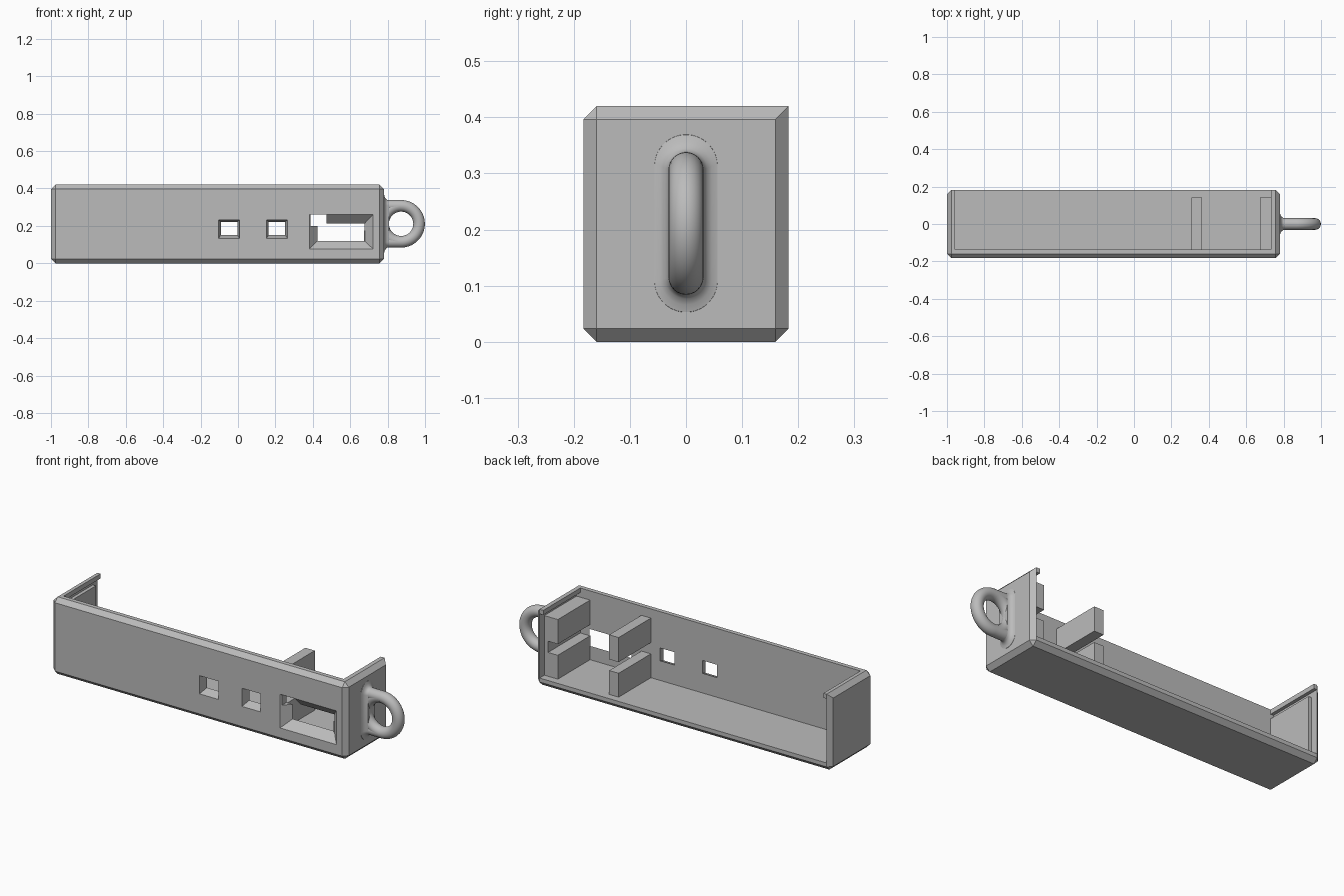
import bpy, bmesh, math
from mathutils import Vector

cube = bpy.data.objects.get("Cube")
if cube:
    bpy.data.objects.remove(cube, do_unlink=True)

grey = bpy.data.materials.new("plain grey")
grey.use_nodes = True
colour = (0.5, 0.5, 0.5, 1)
grey.diffuse_color = colour
grey.node_tree.nodes["Principled BSDF"].inputs["Base Color"].default_value = colour

X0, X1, Y, H = -1.0, 0.78, 0.183, 0.42   # outer body
WALL, CH = 0.047, 0.0235                 # wall thickness, chamfer


def finish(bm, name):
    bmesh.ops.recalc_face_normals(bm, faces=bm.faces)
    mesh = bpy.data.meshes.new(name)
    bm.to_mesh(mesh)
    bm.free()
    mesh.materials.append(grey)
    obj = bpy.data.objects.new(name, mesh)
    bpy.context.collection.objects.link(obj)
    return obj


def box_bm(lo, hi):
    bm = bmesh.new()
    bmesh.ops.create_cube(bm, size=1)
    for v in bm.verts:
        v.co = Vector([(a + b) / 2 + (b - a) * c for a, b, c in zip(lo, hi, v.co)])
    return bm


def box(name, lo, hi):
    return finish(box_bm(lo, hi), name)


def tapered(name, outer, inner):
    """Opening through the front wall; rectangles are x0, x1, z0, z1."""
    bm = box_bm((0, -Y - WALL, 0), (1, -Y + 2 * WALL, 1))
    for v in bm.verts:
        a, b = (outer, inner) if v.co.y < -Y else (inner, outer)
        r = [2 * p - q for p, q in zip(a, b)]
        v.co.x = r[1] if v.co.x > 0.5 else r[0]
        v.co.z = r[3] if v.co.z > 0.5 else r[2]
    return finish(bm, name)


def smooth(obj):
    bpy.ops.object.select_all(action="DESELECT")
    obj.select_set(True)
    bpy.context.view_layer.objects.active = obj
    bpy.ops.object.shade_smooth_by_angle(angle=math.radians(50))


# Chamfered shell, sharp only along the open top back edge
bm = box_bm((X0, -Y, 0), (X1, Y, H))
edges = [e for e in bm.edges
         if not all(v.co.y > 0 and v.co.z > H / 2 for v in e.verts)]
bmesh.ops.bevel(bm, geom=edges, offset=CH, segments=1, affect="EDGES")
body = finish(bm, "case_body")

# Cavity, lid grooves under the top lips, and openings in the front
gx0, gx1 = X0 + CH + 0.001, X1 - CH - 0.001
cutters = [
    box("cavity_cutter", (X0 + WALL - 0.004, -Y + WALL, 0.045), (X1 - WALL, 1, 1)),
    box("back_rebate_cutter", (gx0, 0.142, 0.045), (gx1, 1, 0.395)),
    box("lid_groove_cutter", (gx0, -Y + WALL, 0.37), (gx1, 1, 0.395)),
    tapered("window_cutter", (0.382, 0.722, 0.077, 0.261), (0.425, 0.676, 0.12, 0.212)),
    box("notch_cutter", (0.388, -0.3, 0.2), (0.473, -0.1, 0.26)),
]
for x in (-0.104, 0.152):
    cutters.append(tapered("button_cutter", (x, x + 0.113, 0.133, 0.232),
                           (x + 0.012, x + 0.1, 0.152, 0.222)))
for cutter in cutters:
    mod = body.modifiers.new(cutter.name, "BOOLEAN")
    mod.operation = "DIFFERENCE"
    mod.solver = "EXACT"
    mod.object = cutter
bpy.context.view_layer.objects.active = body
for mod in list(body.modifiers):
    bpy.ops.object.modifier_apply(modifier=mod.name)
for cutter in cutters:
    bpy.data.objects.remove(cutter, do_unlink=True)

# Four inner support blocks
for side, x0, x1 in (("middle", 0.307, 0.364), ("end", 0.674, 0.74)):
    for level, z0, z1 in (("lower", 0.04, 0.175), ("upper", 0.236, 0.37)):
        box(f"{side}_{level}_support", (x0, -0.14, z0), (x1, 0.142, z1))

# Keyring loop
CX, CZ, R, r = 0.872, 0.211, 0.096, 0.031
bpy.ops.mesh.primitive_torus_add(major_radius=R, minor_radius=r, major_segments=64,
                                 minor_segments=24, location=(CX, 0, CZ),
                                 rotation=(math.pi / 2, 0, 0))
ring = bpy.context.object
ring.name = "key_loop"
ring.data.materials.append(grey)
smooth(ring)

# Straight arms from the wall to the loop
for name, s in (("upper", 1), ("lower", -1)):
    bpy.ops.mesh.primitive_cylinder_add(radius=r, depth=CX - 0.77, vertices=32,
                                        location=((CX + 0.77) / 2, 0, CZ + s * R),
                                        rotation=(0, math.pi / 2, 0))
    arm = bpy.context.object
    arm.name = name + "_loop_arm"
    arm.data.materials.append(grey)
    smooth(arm)

# Flared root blending the loop into the end wall
bm = bmesh.new()
rings = []
N = 48
for x, half_w, half_h in ((0.77, 0.058, 0.162), (0.781, 0.056, 0.158), (0.784, 0.046, 0.145),
                          (0.790, 0.038, 0.134), (0.798, 0.033, 0.128), (0.806, r, R + r)):
    loop = []
    for i in range(N):
        a = 2 * math.pi * (i + 0.5) / N
        shift = math.copysign(half_h - half_w, math.sin(a))
        loop.append(bm.verts.new((x, half_w * math.cos(a), CZ + shift + half_w * math.sin(a))))
    rings.append(loop)
for a, b in zip(rings, rings[1:]):
    for i in range(N):
        j = (i + 1) % N
        bm.faces.new((a[i], a[j], b[j], b[i]))
bm.faces.new(rings[0])
bm.faces.new(rings[-1])
smooth(finish(bm, "loop_root"))
